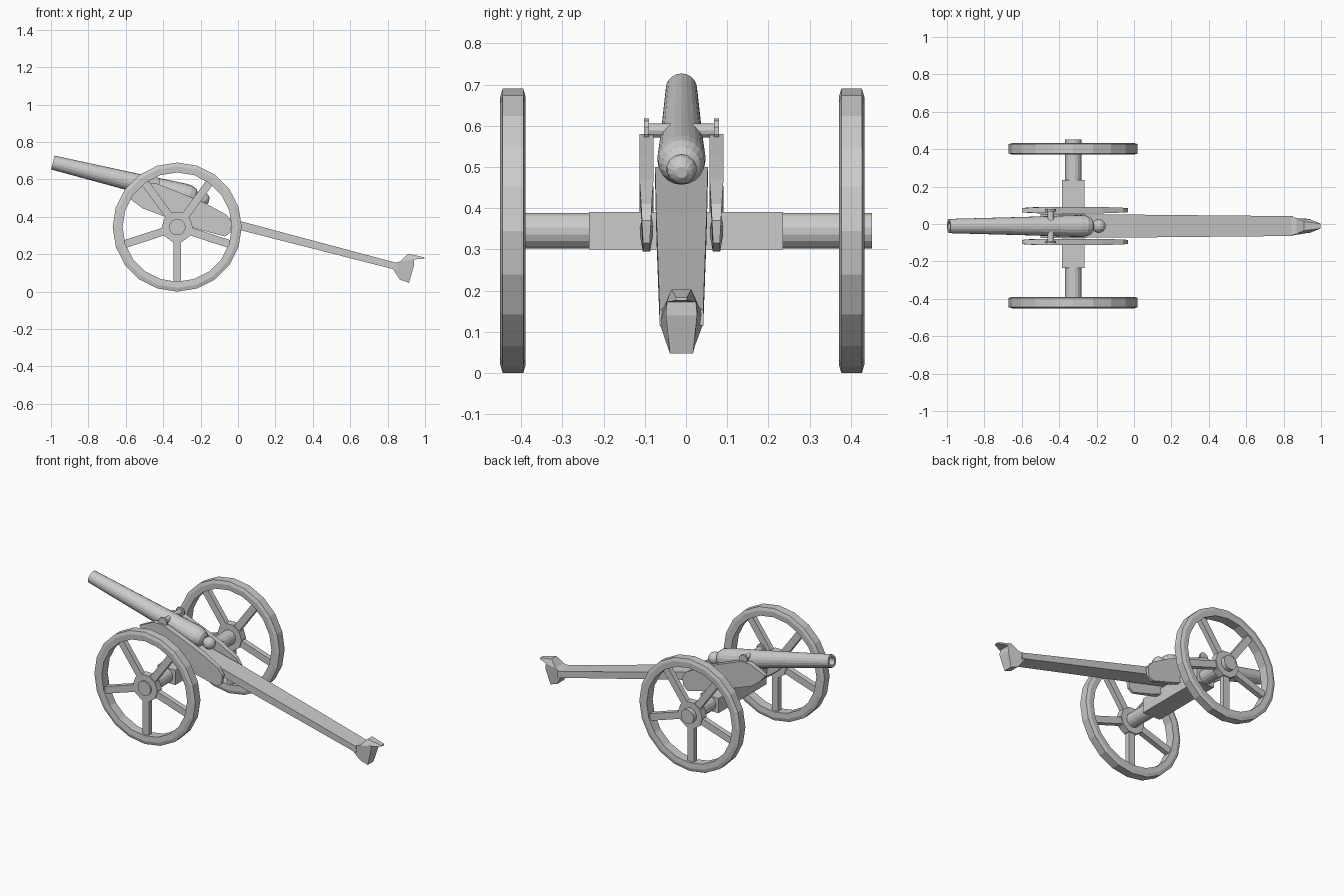
import bpy, bmesh, math
from mathutils import Vector

if "Cube" in bpy.data.objects:
    bpy.data.objects.remove(bpy.data.objects["Cube"])

CY = -0.011            # centre plane of the gun
HUB = (-0.325, 0.345)  # wheel centre in x, z


def finish(name, bm):
    bmesh.ops.recalc_face_normals(bm, faces=bm.faces[:])
    me = bpy.data.meshes.new(name)
    bm.to_mesh(me)
    bm.free()
    ob = bpy.data.objects.new(name, me)
    bpy.context.collection.objects.link(ob)
    return ob


def lathe(name, profile, sides, origin, axis, closed=False, turn=0.0):
    """Revolve (distance along axis, radius) points about an axis."""
    bm = bmesh.new()
    d = Vector(axis).normalized()
    u = Vector((0, 0, 1)) - d * d.z
    u.normalize()
    v = d.cross(u)
    rings = []
    for t, r in profile:
        ring = []
        for i in range(sides):
            a = 2 * math.pi * i / sides + turn
            ring.append(bm.verts.new(Vector(origin) + d * t + (u * math.cos(a) + v * math.sin(a)) * r))
        rings.append(ring)
    pairs = list(zip(rings, rings[1:]))
    if closed:
        pairs.append((rings[-1], rings[0]))
    else:
        bm.faces.new(rings[0])
        bm.faces.new(rings[-1])
    for a, b in pairs:
        for i in range(sides):
            j = (i + 1) % sides
            bm.faces.new((a[i], a[j], b[j], b[i]))
    return finish(name, bm)


def plate(name, points, cy):
    """Side profile of (x, z, half width) points, closed on both sides."""
    bm = bmesh.new()
    a = [bm.verts.new((x, cy - w, z)) for x, z, w in points]
    b = [bm.verts.new((x, cy + w, z)) for x, z, w in points]
    bm.faces.new(a)
    bm.faces.new(b)
    for i in range(len(a)):
        j = (i + 1) % len(a)
        bm.faces.new((a[i], a[j], b[j], b[i]))
    return finish(name, bm)


# Barrel with hollow bore, rounded breech and knob
aim = (0.9716, 0, -0.2369)
muzzle = (-0.99, CY, 0.69)
lathe("barrel", [(0.3, 0.024), (0, 0.024), (0, 0.038), (0.45, 0.05), (0.72, 0.059),
                 (0.755, 0.056), (0.78, 0.045), (0.79, 0.03), (0.79, 0.018), (0.81, 0.018)],
      20, muzzle, aim)
knob = [(0.825 - 0.037 * math.cos(a), 0.037 * math.sin(a))
        for a in [math.pi * k / 8 for k in range(1, 8)]]
lathe("breech_knob", knob, 14, muzzle, aim)

# Trunnion bar with end caps
tx, tz = -0.445, 0.588
lathe("trunnion", [(-0.09, 0.017), (0.09, 0.017)], 12, (tx, CY, tz), (0, 1, 0))
for s, side in ((-1, "near"), (1, "far")):
    lathe("trunnion_cap_" + side, [(-0.006, 0.029), (0.006, 0.029)], 10,
          (tx, CY + s * 0.085, tz), (0, 1, 0))

# Carriage cheeks
cheek = [(-0.60, 0.53, 0.011), (-0.57, 0.49, 0.014), (-0.51, 0.445, 0.017), (-0.39, 0.40, 0.017),
         (-0.22, 0.335, 0.016), (-0.07, 0.295, 0.009), (-0.04, 0.315, 0.008), (-0.033, 0.37, 0.011),
         (-0.06, 0.41, 0.013), (-0.17, 0.47, 0.017), (-0.30, 0.525, 0.017), (-0.44, 0.58, 0.017),
         (-0.50, 0.578, 0.016)]
for s, side in ((-1, "near"), (1, "far")):
    plate("cheek_" + side, cheek, CY + s * 0.085)

# Trail beam, ground spade and lifting hook
plate("trail", [(-0.50, 0.50, 0.064), (-0.50, 0.46, 0.064), (0.0, 0.332, 0.061),
                (0.85, 0.115, 0.053), (0.85, 0.153, 0.053), (0.0, 0.38, 0.061)], CY)
plate("spade", [(0.829, 0.152, 0.05), (0.829, 0.12, 0.053), (0.866, 0.064, 0.032),
                (0.914, 0.047, 0.028), (0.941, 0.14, 0.038), (0.941, 0.175, 0.035),
                (0.87, 0.162, 0.042)], CY)
plate("hook", [(0.87, 0.162, 0.042), (0.941, 0.172, 0.036), (0.997, 0.176, 0.013),
               (0.997, 0.183, 0.013), (0.909, 0.203, 0.024)], CY)

# Axle and axle box
hx, hz = HUB
lathe("axle", [(-0.452, 0.044), (0.452, 0.044)], 16, (hx, 0, hz), (0, 1, 0), turn=math.pi / 16)
plate("axle_box", [(hx - 0.061, 0.30, 0.235), (hx + 0.061, 0.30, 0.235),
                   (hx + 0.061, 0.391, 0.235), (hx - 0.061, 0.391, 0.235)], 0)

# Wheels: chamfered rim, hub and five spokes
rim = [(-0.025, 0.345), (0.025, 0.345), (0.031, 0.325), (0.029, 0.292), (-0.029, 0.292), (-0.031, 0.325)]
for y, side in ((-0.42, "near"), (0.402, "far")):
    c = Vector((hx, y, hz))
    lathe("wheel_rim_" + side, rim, 20, c, (0, 1, 0), closed=True)
    lathe("wheel_hub_" + side, [(-0.022, 0.083), (0.022, 0.083)], 10, c, (0, 1, 0), turn=math.pi / 10)
    for k in range(5):
        a = math.radians(-90 + 72 * k)
        d = Vector((math.cos(a), 0, math.sin(a)))
        n = Vector((-d.z, 0, d.x))
        corners = [c + d * r + n * w for r, w in ((0.06, -0.021), (0.3, -0.021), (0.3, 0.021), (0.06, 0.021))]
        plate(f"spoke_{side}_{k + 1}", [(p.x, p.z, 0.016) for p in corners], y)
